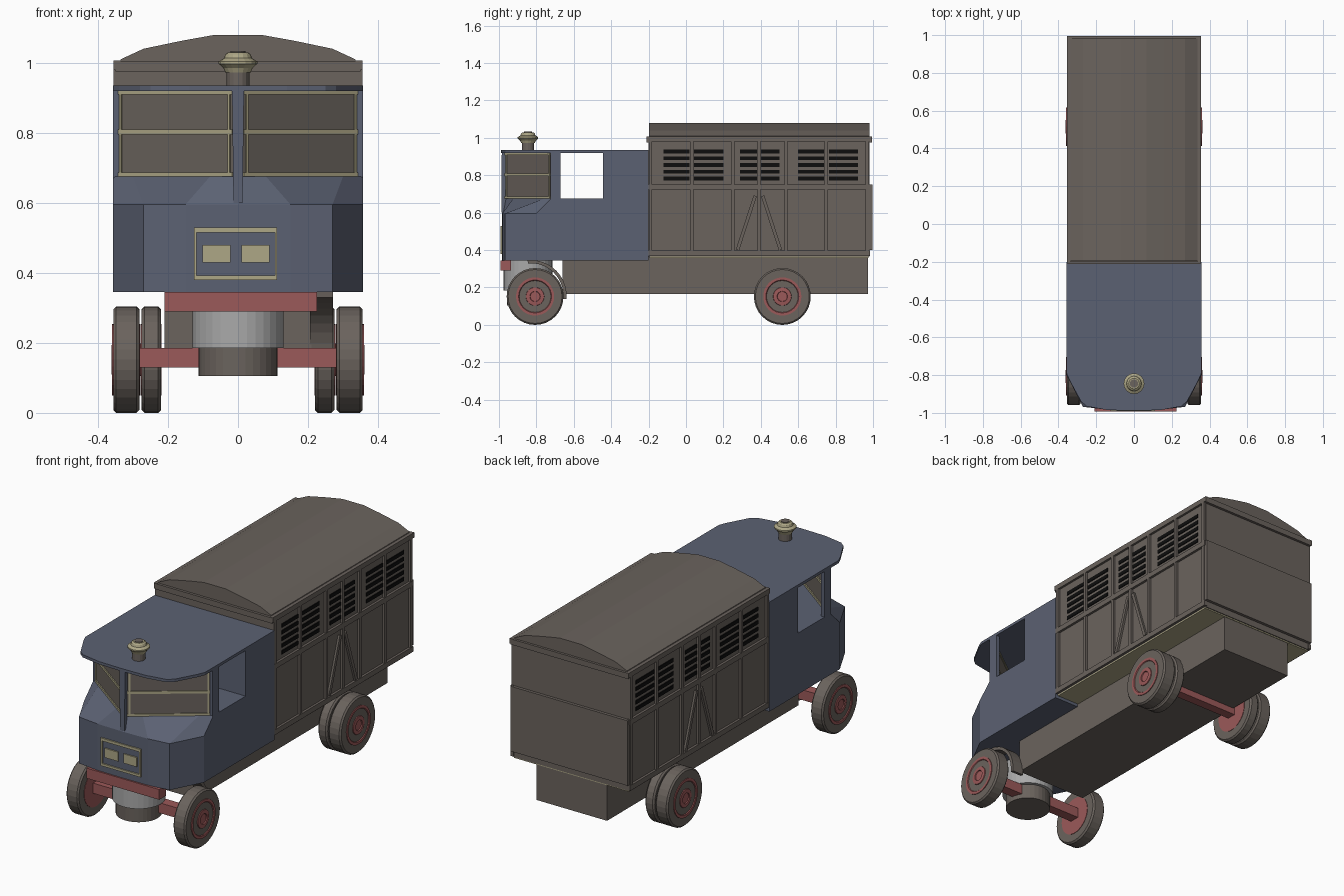
import bpy, bmesh, math
from mathutils import Vector, Matrix

cube = bpy.data.objects.get("Cube")
if cube:
    bpy.data.objects.remove(cube)


def material(name, r, g, b):
    m = bpy.data.materials.new(name)
    m.diffuse_color = (r, g, b, 1)
    m.use_nodes = True
    m.node_tree.nodes["Principled BSDF"].inputs["Base Color"].default_value = (r, g, b, 1)
    return m


BLUE = material("slate blue", .105, .12, .17)
BROWN = material("grey brown", .145, .125, .11)
RED = material("dull red", .33, .1, .1)
CREAM = material("khaki cream", .42, .385, .24)
GREY = material("light grey", .4, .4, .4)
BLACK = material("black", .004, .004, .004)
X, Y, Z = Vector((1, 0, 0)), Vector((0, 1, 0)), Vector((0, 0, 1))


def finish(name, bm, mat):
    bmesh.ops.recalc_face_normals(bm, faces=bm.faces)
    me = bpy.data.meshes.new(name)
    bm.to_mesh(me)
    bm.free()
    me.materials.append(mat)
    ob = bpy.data.objects.new(name, me)
    bpy.context.collection.objects.link(ob)
    return ob


def add_box(bm, x0, x1, y0, y1, z0, z1):
    m = Matrix.Translation(((x0 + x1) / 2, (y0 + y1) / 2, (z0 + z1) / 2))
    bmesh.ops.create_cube(bm, size=1, matrix=m @ Matrix.Diagonal((x1 - x0, y1 - y0, z1 - z0, 1)))


def add_beam(bm, p, q, width, depth, normal):
    # bar from p to q, depth measured along the normal
    p, q = Vector(p), Vector(q)
    u = (q - p).normalized()
    n = normal.normalized()
    m = Matrix((u * (q - p).length, n.cross(u) * width, n * depth)).transposed().to_4x4()
    m.translation = (p + q) / 2
    bmesh.ops.create_cube(bm, size=1, matrix=m)


def box(name, mat, *dims):
    bm = bmesh.new()
    add_box(bm, *dims)
    return finish(name, bm, mat)


def loft(name, mat, rings):
    bm = bmesh.new()
    rows = [[bm.verts.new(p) for p in ring] for ring in rings]
    n = len(rows[0])
    for a, b in zip(rows, rows[1:]):
        for i in range(n):
            bm.faces.new((a[i], a[(i + 1) % n], b[(i + 1) % n], b[i]))
    bm.faces.new(rows[0])
    bm.faces.new(rows[-1])
    return finish(name, bm, mat)


def lathe(name, mat, profile, centre, axis="Z", steps=32):
    # profile holds (radius, height) pairs, closed by end caps
    rings = []
    for r, h in profile:
        ring = []
        for i in range(steps):
            a = math.tau * i / steps
            c, s = r * math.cos(a), r * math.sin(a)
            ring.append(Vector(centre) + Vector((c, s, h) if axis == "Z" else (h, c, s)))
        rings.append(ring)
    return loft(name, mat, rings)


def mirrored(half, z):
    # outline at height z from its right half, starting at the centre line
    full = half + [(-x, y) for x, y in reversed(half) if x > 0]
    return [(x, y, z) for x, y in full]


# Cab body, with a chamfered nose and sloping scuttle
nose = [(0, -.985), (.15, -.982), (.27, -.968), (.357, -.8), (.357, -.2)]
sill = [(0, -.97), (.08, -.925), (.3, -.76), (.357, -.72), (.357, -.2)]
loft("cab_body", BLUE, [mirrored(nose, .345), mirrored(nose, .595), mirrored(sill, .675)])
box("cab_rear", BLUE, -.357, .357, -.445, -.2, .67, .925)
roof = [(0, -.988), (.14, -.985), (.25, -.965), (.28, -.94), (.34, -.83), (.357, -.79), (.357, -.2)]
loft("cab_roof", BLUE, [mirrored(roof, .92), mirrored(roof, .935)])
bm = bmesh.new()
for s in (-1, 1):
    add_box(bm, min(s * .335, s * .357), max(s * .335, s * .357), -.725, -.67, .67, .925)
finish("cab_pillars", bm, BLUE)
loft("centre_pillar", BLUE, [
    [(-.013, -.987, .6), (.013, -.987, .6), (.013, -.95, .6), (-.013, -.95, .6)],
    [(-.017, -.985, .925), (.017, -.985, .925), (.017, -.95, .925), (-.017, -.95, .925)]])

# Angled windscreen panes and their slim frames
glass, frame = bmesh.new(), bmesh.new()
for s in (-1, 1):
    a, b = Vector((s * .012, -.963, 0)), Vector((s * .338, -.722, 0))
    n = (b - a).cross(Z) * s
    add_beam(glass, a + Z * .7975, b + Z * .7975, .245, .008, n)
    for z, w in ((.681, .012), (.802, .014), (.914, .01)):
        add_beam(frame, a + Z * z, b + Z * z, w, .018, n)
    for t in (.03, .98):
        p = a.lerp(b, t)
        add_beam(frame, p + Z * .676, p + Z * .919, .008, .018, n)
finish("windscreen", glass, BROWN)
finish("windscreen_frame", frame, CREAM)

# Nose plate: border and two panels
bm = bmesh.new()
y0, y1 = -.991, -.98
for x0, x1, z0, z1 in ((-.125, .112, .515, .53), (-.125, .112, .38, .393), (-.125, -.118, .38, .53),
                       (.105, .112, .38, .53), (-.102, -.022, .43, .48), (.01, .09, .43, .48)):
    add_box(bm, x0, x1, y0, y1, z0, z1)
finish("nose_plate", bm, CREAM)

# Chimney
lathe("chimney_stem", BROWN, [(.033, .93), (.033, .98)], (0, -.845, 0), steps=16)
lathe("chimney_cap", CREAM, [(.036, .972), (.042, .985), (.055, .997), (.055, 1.004), (.04, 1.013),
                             (.036, 1.024), (.028, 1.03)], (0, -.845, 0), steps=16)
lathe("chimney_mouth", BROWN, [(.022, 1.02), (.022, 1.033)], (0, -.845, 0), steps=16)

# Cargo box: core, arched roof, rails and tailgate
box("cargo_box", BROWN, -.343, .343, -.2, .98, .365, .985)
arch = [(-.348, .98), (-.335, 1.01), (-.27, 1.04), (-.16, 1.063), (-.065, 1.08)]
arch += [(-x, z) for x, z in reversed(arch)]
loft("cargo_roof", BROWN, [[(x, y, z) for x, z in arch] for y in (-.197, .982)])
bm = bmesh.new()
for s in (-1, 1):
    add_beam(bm, (s * .345, -.21, .993), (s * .345, .995, .993), .027, .02, X)
    add_beam(bm, (s * .347, -.2, .737), (s * .347, .985, .737), .028, .018, X)
    add_beam(bm, (s * .347, -.2, .383), (s * .347, .985, .383), .028, .018, X)
for y in (-.205, .988):
    add_beam(bm, (-.35, y, .99), (.35, y, .99), .03, .014, Y)
finish("cargo_rails", bm, BROWN)
box("tailgate", BROWN, -.35, .35, .975, .996, .4, .75)
box("cargo_floor", CREAM, -.343, .343, -.195, .975, .358, .366)

# Side ribs, diagonal braces and ventilation slats on both sides
ribs, slats = bmesh.new(), bmesh.new()
for s in (-1, 1):
    x = s * .347
    for y in (-.19, .03, .25, .39, .535, .75, .97):
        add_beam(ribs, (x, y, .375), (x, y, .985), .018, .016, X)
    for d in (-1, 1):
        add_beam(ribs, (x, .39 + d * .02, .69), (x, .39 + d * .115, .4), .018, .015, X)
    for y0, y1 in ((-.12, .018), (.044, .2), (.29, .38), (.402, .5), (.6, .738), (.765, .92)):
        for i in range(5):
            z = .783 + i * .036
            add_beam(slats, (s * .344, y0, z), (s * .344, y1, z), .02, .006, X)
finish("side_ribs", ribs, BROWN)
finish("vent_slats", slats, BLACK)

# Chassis, boiler and front beams
box("chassis", BROWN, -.21, .21, -.66, .972, .165, .365)
lathe("boiler", GREY, [(.13, .185), (.13, .345)], (0, -.845, 0))
lathe("ash_pan", BROWN, [(.113, .105), (.113, .187)], (0, -.845, 0))
box("front_bumper", RED, -.21, .225, -.992, -.935, .29, .345)
box("front_axle", RED, -.285, .285, -.835, -.78, .13, .185)
box("rear_axle", RED, -.285, .285, .49, .54, .13, .18)

# Curved guard behind one front wheel
steps = 10
rings = []
for i in range(steps + 1):
    a = math.radians(100 * i / steps - 5)
    ring = []
    for x, r in ((.205, .175), (.272, .175), (.272, .192), (.205, .192)):
        ring.append((x, -.83 + r * math.cos(a), .155 + r * math.sin(a)))
    rings.append(ring)
loft("wheel_guard", BROWN, rings)


# Wheels: tyre, dished disc and hub
def wheel(name, s, y, x0, x1, radius):
    c = (0, y, radius)
    tyre = [(.1, x0), (radius - .008, x0), (radius, x0 + .008), (radius, x1 - .008),
            (radius - .008, x1), (.1, x1)]
    disc = [(.102, x0 - .002), (.102, x1 + .004), (.088, x1 + .004), (.078, x1 - .008), (.052, x1 - .008),
            (.048, x1 + .004), (.028, x1 + .006), (.026, x1 + .001), (.012, x1 + .001)]
    lathe(name + "_tyre", BROWN, [(r, s * x) for r, x in tyre], c, "X")
    lathe(name + "_disc", RED, [(r, s * x) for r, x in disc], c, "X")


for side, s in (("left", 1), ("right", -1)):
    wheel("front_wheel_" + side, s, -.807, .282, .356, .152)
    wheel("rear_outer_wheel_" + side, s, .515, .282, .356, .152)
    wheel("rear_inner_wheel_" + side, s, .515, .22, .275, .152)
